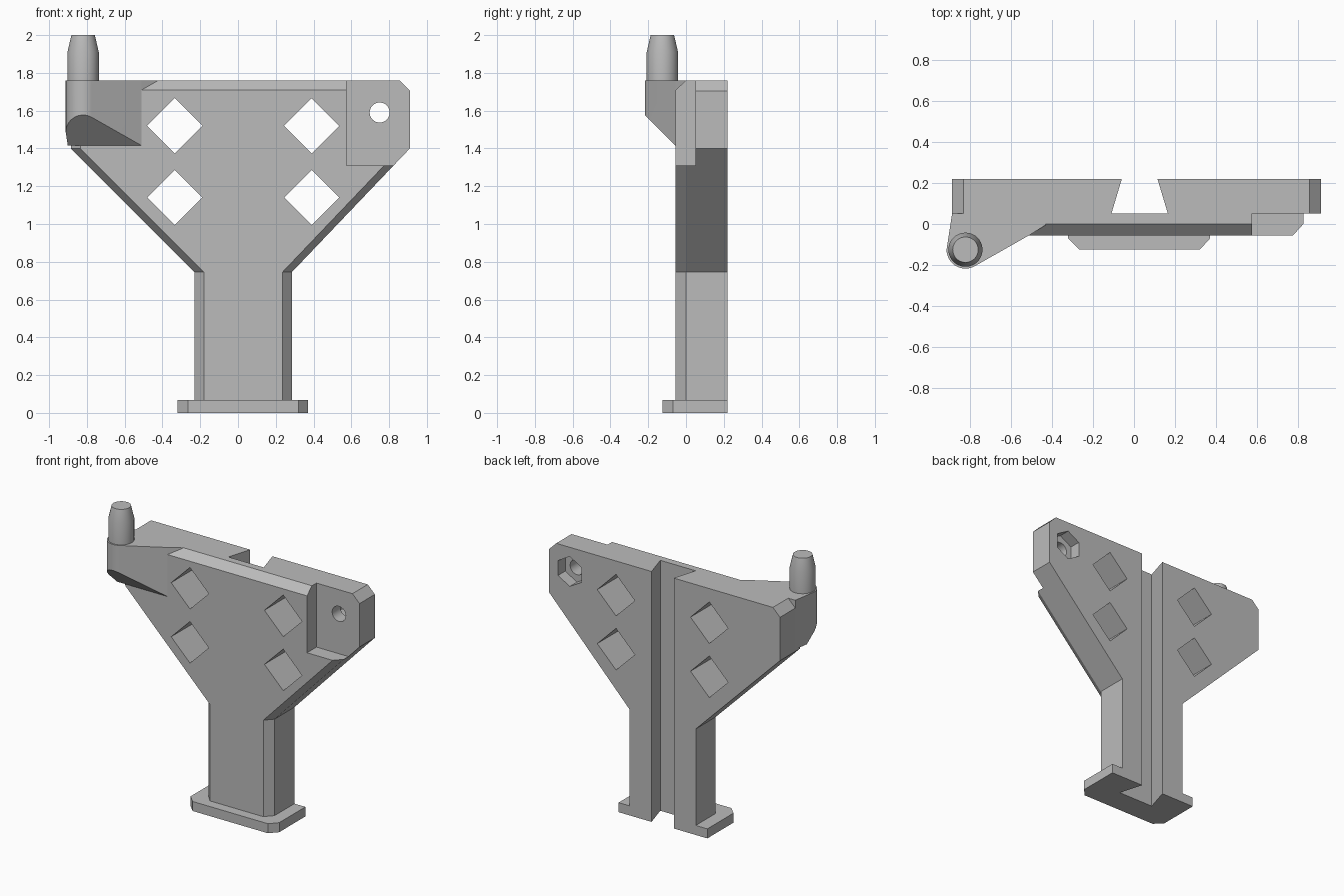
import bpy, bmesh
from math import cos, sin, pi, radians

if "Cube" in bpy.data.objects:
    bpy.data.objects.remove(bpy.data.objects["Cube"])

grey = bpy.data.materials.new("plain grey")
grey.use_nodes = True
grey.diffuse_color = (0.5, 0.5, 0.5, 1)
grey.node_tree.nodes["Principled BSDF"].inputs["Base Color"].default_value = (0.5, 0.5, 0.5, 1)

PLACE = {"x": lambda a, b, t: (t, a, b),
         "y": lambda a, b, t: (a, t, b),
         "z": lambda a, b, t: (a, b, t)}


def loft(name, axis, layers):
    """Solid through matching outlines, given as (outline, position along axis)."""
    bm = bmesh.new()
    rings = [[bm.verts.new(PLACE[axis](a, b, t)) for a, b in outline] for outline, t in layers]
    n = len(rings[0])
    bm.faces.new(rings[0])
    bm.faces.new(rings[-1])
    for low, high in zip(rings, rings[1:]):
        for i in range(n):
            j = (i + 1) % n
            bm.faces.new((low[i], low[j], high[j], high[i]))
    bmesh.ops.recalc_face_normals(bm, faces=bm.faces)
    mesh = bpy.data.meshes.new(name)
    bm.to_mesh(mesh)
    bm.free()
    mesh.materials.append(grey)
    obj = bpy.data.objects.new(name, mesh)
    bpy.context.collection.objects.link(obj)
    return obj


def prism(name, axis, outline, start, end):
    return loft(name, axis, [(outline, start), (outline, end)])


def ring(a, b, r, n, turn=0.0):
    return [(a + r * cos(turn + 2 * pi * i / n), b + r * sin(turn + 2 * pi * i / n)) for i in range(n)]


def combine(target, other, operation):
    """Boolean that is applied at once; the other solid is used up."""
    mod = target.modifiers.new("combine", "BOOLEAN")
    mod.operation, mod.object, mod.solver = operation, other, "EXACT"
    bpy.ops.object.select_all(action="DESELECT")
    bpy.context.view_layer.objects.active = target
    target.select_set(True)
    bpy.ops.object.modifier_apply(modifier=mod.name)
    bpy.data.objects.remove(other)


def smooth(obj):
    bpy.ops.object.select_all(action="DESELECT")
    bpy.context.view_layer.objects.active = obj
    obj.select_set(True)
    bpy.ops.object.shade_smooth_by_angle(angle=radians(25))


BACK, FRONT, TOP, STEP = 0.22, -0.055, 1.76, 0.05
PIN = (-0.82, -0.125)


# Flared plate with a chamfered front rim
def plate_outline(inset):
    left, right = -0.885 + inset, 0.91 - inset
    top = TOP - inset
    return [(-0.23 + inset, 0), (0.285 - inset, 0), (0.285 - inset, 0.745), (right, 1.4),
            (right, top - 0.055), (right - 0.055, top), (left + 0.055, top),
            (left, top - 0.055), (left, 1.4), (-0.23 + inset, 0.745)]


body = loft("bracket_body", "y", [(plate_outline(0.05), FRONT), (plate_outline(0), 0), (plate_outline(0), BACK)])

# Corner recess on the front
recess = [(0.575, 1.31), (1.1, 1.31), (1.1, 1.9), (0.575, 1.9)]
combine(body, prism("recess_cutter", "y", recess, -0.3, STEP), "DIFFERENCE")

# Foot with cut front corners
foot = [(-0.32, BACK), (-0.32, -0.07), (-0.265, -0.125), (0.32, -0.125), (0.37, -0.07), (0.37, BACK)]
combine(body, prism("foot", "z", foot, 0, 0.067), "UNION")

# Side arm, rounded around the pin and sloped underneath
cx, cy = PIN
r = 0.092
arc = [(cx + r * cos(radians(d)), cy + r * sin(radians(d))) for d in range(180, 301, 6)]
arm_outline = [(-0.885, STEP)] + arc + [(-0.51, -0.055), (-0.43, -0.005), (-0.43, STEP)]
arm = prism("arm", "z", arm_outline, 1.415, TOP)
slope = [(-0.04, 1.4), (-0.3, 1.66), (-0.3, 1.3), (-0.04, 1.3)]
combine(arm, prism("slope_cutter", "x", slope, -1.2, 0), "DIFFERENCE")
combine(body, arm, "UNION")

# Dovetail channel down the back
dovetail = [(-0.11, STEP), (0.165, STEP), (0.105, 0.25), (-0.05, 0.25)]
combine(body, prism("channel_cutter", "z", dovetail, -0.1, 1.9), "DIFFERENCE")

# Diamond openings
for x in (-0.335, 0.39):
    for z in (1.14, 1.52):
        combine(body, prism("diamond_cutter", "y", ring(x, z, 0.146, 4), -0.3, 0.4), "DIFFERENCE")

# Bolt hole with a nut pocket behind it
combine(body, prism("hole_cutter", "y", ring(0.75, 1.59, 0.053, 32), -0.3, 0.4), "DIFFERENCE")
combine(body, prism("nut_cutter", "y", ring(0.75, 1.59, 0.105, 6, pi / 6), 0.14, 0.4), "DIFFERENCE")
smooth(body)

# Tapered pin on the arm
wide, narrow = ring(cx, cy, 0.083, 40), ring(cx, cy, 0.062, 40)
pin = loft("pin", "z", [(wide, TOP - 0.02), (wide, 1.91), (narrow, 2.0)])
smooth(pin)
